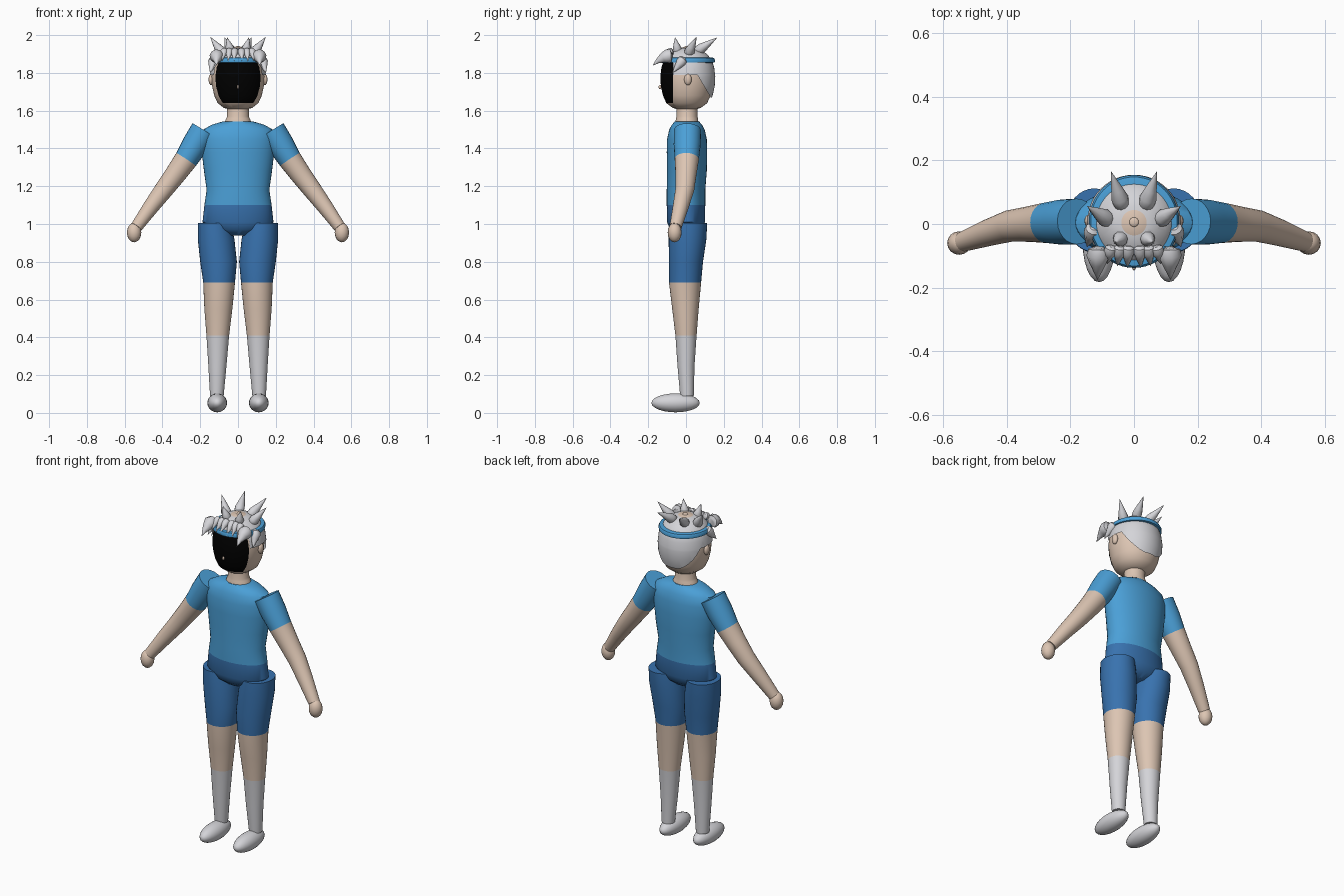
import bpy, bmesh, math
from mathutils import Vector

if "Cube" in bpy.data.objects:
    bpy.data.objects.remove(bpy.data.objects["Cube"])


def material(name, rgb):
    m = bpy.data.materials.new(name)
    m.use_nodes = True
    m.diffuse_color = (*rgb, 1)
    bsdf = m.node_tree.nodes["Principled BSDF"]
    bsdf.inputs["Base Color"].default_value = (*rgb, 1)
    bsdf.inputs["Roughness"].default_value = 0.8
    return m


SKIN = material("skin", (0.72, 0.56, 0.45))
SHIRT = material("sky_blue", (0.07, 0.35, 0.68))
SHORTS = material("dark_blue", (0.04, 0.17, 0.43))
WHITE = material("soft_white", (0.66, 0.66, 0.69))
BLACK = material("black", (0.0, 0.0, 0.0))


def finish(bm, name, mats, rule=None, angle=40):
    bmesh.ops.recalc_face_normals(bm, faces=bm.faces)
    if rule:
        for f in bm.faces:
            f.material_index = rule(f.calc_center_median())
    me = bpy.data.meshes.new(name)
    bm.to_mesh(me)
    bm.free()
    for m in mats:
        me.materials.append(m)
    ob = bpy.data.objects.new(name, me)
    bpy.context.collection.objects.link(ob)
    bpy.ops.object.select_all(action="DESELECT")
    ob.select_set(True)
    bpy.context.view_layer.objects.active = ob
    bpy.ops.object.shade_smooth_by_angle(angle=math.radians(angle))
    return ob


def loft(rings, n=32, follow=False):
    """Skin rings of (x, y, z, rx, ry); follow turns them along the path."""
    bm = bmesh.new()
    pts = [Vector(r[:3]) for r in rings]
    loops = []
    for i, r in enumerate(rings):
        u, v = Vector((1, 0, 0)), Vector((0, 1, 0))
        if follow:
            t = (pts[min(i + 1, len(pts) - 1)] - pts[max(i - 1, 0)]).normalized()
            u = v.cross(t).normalized()
            v = t.cross(u)
        loops.append([bm.verts.new(pts[i] + u * r[3] * math.cos(a) + v * r[4] * math.sin(a))
                      for a in (math.tau * k / n for k in range(n))])
    for a, b in zip(loops, loops[1:]):
        for k in range(n):
            bm.faces.new((a[k], a[(k + 1) % n], b[(k + 1) % n], b[k]))
    bm.faces.new(loops[0])
    bm.faces.new(loops[-1])
    return bm


def ball(name, centre, radii, mat, n=24):
    bm = bmesh.new()
    bmesh.ops.create_uvsphere(bm, u_segments=n, v_segments=n // 2, radius=1)
    bmesh.ops.scale(bm, vec=radii, verts=bm.verts)
    bmesh.ops.translate(bm, vec=centre, verts=bm.verts)
    return finish(bm, name, [mat])


def spike(name, base, tip, r, droop=0.0):
    """Tapered lock of hair with a rounded root, bowed upward by droop."""
    base, tip = Vector(base), Vector(tip)
    rings = []
    for t, w in ((-0.1, 0.5), (0, 0.9), (0.2, 1), (0.45, 0.72), (0.75, 0.34), (1, 0.02)):
        p = base.lerp(tip, t) + Vector((0, 0, droop * 4 * t * (1 - t)))
        rings.append((*p, r * w, r * w))
    return finish(loft(rings, 10, True), name, [WHITE])


def cut(bm, co, no):
    bmesh.ops.bisect_plane(bm, geom=bm.verts[:] + bm.edges[:] + bm.faces[:],
                           plane_co=co, plane_no=no)


# Torso: shirt above the waistline, shorts below
torso = [(0, 0, 0.94, 0.07, 0.05), (0, 0, 0.97, 0.15, 0.085), (0, 0, 1.01, 0.188, 0.1),
         (0, 0, 1.1, 0.178, 0.102), (0, 0, 1.18, 0.166, 0.102), (0, 0.005, 1.28, 0.18, 0.105),
         (0, 0.005, 1.38, 0.192, 0.107), (0, 0.005, 1.45, 0.196, 0.105),
         (0, 0.005, 1.5, 0.184, 0.094), (0, 0.005, 1.525, 0.14, 0.08), (0, 0.005, 1.543, 0.08, 0.064)]
finish(loft(torso, 40), "torso", [SHORTS, SHIRT], lambda c: int(c.z > 1.1))

# Neck
finish(loft([(0, 0.005, 1.53, 0.074, 0.062), (0, 0.005, 1.56, 0.062, 0.058),
             (0, 0.005, 1.57, 0.057, 0.055), (0, 0.005, 1.64, 0.057, 0.055)]), "neck", [SKIN])

for side, s in (("left", 1), ("right", -1)):
    # Leg: sock, bare shin and shorts by height
    leg = [(0.112, 0.005, 0.09, 0.036, 0.036), (0.109, 0, 0.25, 0.048, 0.045),
           (0.107, 0, 0.41, 0.06, 0.056), (0.104, -0.003, 0.55, 0.074, 0.07),
           (0.1, -0.005, 0.69, 0.084, 0.085), (0.103, 0, 0.8, 0.097, 0.09),
           (0.116, 0.008, 0.92, 0.097, 0.1), (0.125, 0.012, 1.005, 0.087, 0.1)]
    leg = [(s * x, *rest) for x, *rest in leg]
    finish(loft(leg), side + "_leg", [WHITE, SKIN, SHORTS],
           lambda c: 0 if c.z < 0.41 else 1 if c.z < 0.69 else 2)
    ball(side + "_foot", (s * 0.11, -0.055, 0.053), (0.052, 0.128, 0.05), WHITE)

    # Arm: sleeve and bare forearm
    arm = [(0.18, 0.008, 1.495, 0.072, 0.072), (0.228, 0.006, 1.418, 0.07, 0.071),
           (0.275, 0.004, 1.342, 0.062, 0.064), (0.33, 0, 1.265, 0.056, 0.056),
           (0.39, -0.006, 1.185, 0.05, 0.05), (0.46, -0.028, 1.092, 0.042, 0.042),
           (0.537, -0.055, 0.985, 0.032, 0.032)]
    arm = [(s * x, *rest) for x, *rest in arm]
    finish(loft(arm, 24, True), side + "_arm", [SKIN, SHIRT], lambda c: int(c.z > 1.342))
    ball(side + "_hand", (s * 0.55, -0.06, 0.955), (0.038, 0.037, 0.052), SKIN, 16)

    # Ear
    ball(side + "_ear", (s * 0.142, 0.01, 1.765), (0.014, 0.02, 0.03), SKIN, 16)

    # Crown spikes
    spike(side + "_back_spike", (s * 0.038, 0.06, 1.915), (s * 0.072, 0.165, 1.987), 0.027)
    spike(side + "_side_spike", (s * 0.08, 0.012, 1.9), (s * 0.147, 0.056, 1.99), 0.027)
    spike(side + "_front_spike", (s * 0.04, -0.045, 1.915), (s * 0.058, -0.058, 1.988), 0.024)
    # Temple locks and fringe
    spike(side + "_temple_lock", (s * 0.112, -0.08, 1.89), (s * 0.115, -0.175, 1.84), 0.038, 0.012)
    spike(side + "_sideburn", (s * 0.128, -0.015, 1.87), (s * 0.148, -0.072, 1.8), 0.027)
    for i, x in enumerate((0.02, 0.05, 0.08)):
        spike(f"{side}_fringe_{i}", (s * x * 0.9, -0.075, 1.915),
              (s * x * 1.05, -0.142 + x * 0.2, 1.862), 0.021, 0.008)

# Head with black face panel
profile = [(1.606, 0.045), (1.615, 0.075), (1.64, 0.108), (1.68, 0.126), (1.73, 0.137),
           (1.78, 0.14), (1.83, 0.134), (1.87, 0.12), (1.9, 0.096), (1.92, 0.068),
           (1.932, 0.04), (1.937, 0.014)]
head = loft([(0, 0.004, z, r, r) for z, r in profile], 48)
cut(head, (0, -0.068, 0), (0, 1, 0))
finish(head, "head", [SKIN, BLACK], lambda c: int(c.y < -0.068 and 1.64 < c.z < 1.87))
ball("nose", (0, -0.137, 1.725), (0.006, 0.009, 0.011), SKIN, 12)

# Hair cap: shell cut to a hairline, lower behind the ears
cap = loft([(0, 0.006, z, r + 0.008, r + 0.009) for z, r in profile[2:-1]], 48)
slope = Vector((0, 1.7, 1))
cut(cap, (0, -0.068, 0), (0, 1, 0))
cut(cap, (0, 0, 1.79), (0, 0, 1))
cut(cap, (0, 0.06, 1.79), slope)
cut(cap, (0, 0, 1.67), (0, 0, 1))


def bare(c):
    if c.y < -0.068:
        return c.z < 1.87
    return c.z < 1.67 or (c.z < 1.79 and slope.dot(c - Vector((0, 0.06, 1.79))) < 0)


bmesh.ops.delete(cap, geom=[f for f in cap.faces if bare(f.calc_center_median())], context="FACES")
finish(cap, "hair_cap", [WHITE])
ball("crown_whorl", (0, 0.006, 1.937), (0.015, 0.015, 0.005), SKIN, 16)

# Headband
band = [(0, 0.008, z, r, r + 0.004) for z, r in
        ((1.853, 0.128), (1.856, 0.14), (1.868, 0.142), (1.879, 0.136), (1.882, 0.12))]
finish(loft(band, 48), "headband", [SHIRT])
